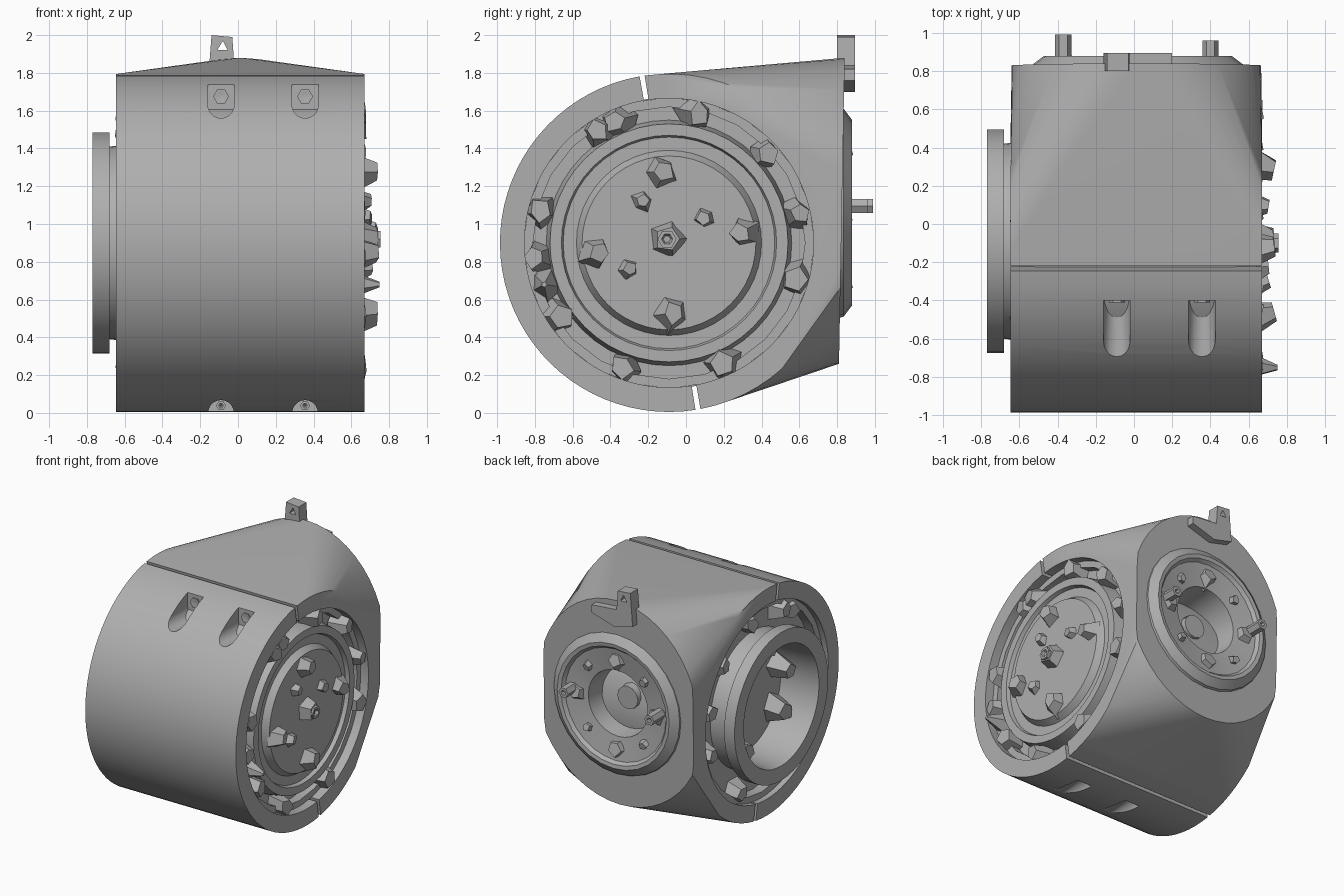
import bpy, bmesh, math, random
from math import sin, cos, pi, radians
from mathutils import Matrix, Vector

random.seed(4)
if "Cube" in bpy.data.objects:
    bpy.data.objects.remove(bpy.data.objects["Cube"])

grey = bpy.data.materials.new("machined grey")
grey.use_nodes = True
grey.diffuse_color = (0.43, 0.43, 0.43, 1)
grey.node_tree.nodes["Principled BSDF"].inputs["Base Color"].default_value = (0.43, 0.43, 0.43, 1)

XL, XR = -0.645, 0.67          # housing side planes
CY, CZ, R, BORE = -0.09, 0.9, 0.895, 0.765
BACK_Z, BACK_R = 1.07, 0.81    # rear mounting face
CAP = Vector((0.02, 0, 1.06))


def finish(bm, name, angle=30):
    bmesh.ops.remove_doubles(bm, verts=bm.verts, dist=0.0005)
    bmesh.ops.recalc_face_normals(bm, faces=bm.faces)
    mesh = bpy.data.meshes.new(name)
    bm.to_mesh(mesh)
    bm.free()
    mesh.materials.append(grey)
    ob = bpy.data.objects.new(name, mesh)
    bpy.context.collection.objects.link(ob)
    smooth(ob, angle)
    return ob


def smooth(ob, angle=30):
    bpy.ops.object.select_all(action='DESELECT')
    ob.select_set(True)
    bpy.context.view_layer.objects.active = ob
    bpy.ops.object.shade_smooth_by_angle(angle=radians(angle))


def lathe(name, profile, centre, axis, sides=40, closed=False):
    """Turn (along, radius) points about the x or y axis."""
    bm = bmesh.new()
    rings = []
    for a, r in profile:
        ring = []
        for i in range(sides):
            t = 2 * pi * i / sides
            p = (a, r * cos(t), r * sin(t)) if axis == 'x' else (r * cos(t), a, r * sin(t))
            ring.append(bm.verts.new(Vector(p) + Vector(centre)))
        rings.append(ring)
    pairs = list(zip(rings, rings[1:])) + ([(rings[-1], rings[0])] if closed else [])
    for lo, hi in pairs:
        for i in range(sides):
            j = (i + 1) % sides
            bm.faces.new((lo[i], lo[j], hi[j], hi[i]))
    return finish(bm, name)


def prism(name, outline, lo, hi, axis='x'):
    """Extrude a (y, z) outline along x, or an (x, z) outline along y."""
    bm = bmesh.new()
    put = (lambda p, d: (d, p[0], p[1])) if axis == 'x' else (lambda p, d: (p[0], d, p[1]))
    a = [bm.verts.new(put(p, lo)) for p in outline]
    b = [bm.verts.new(put(p, hi)) for p in outline]
    bm.faces.new(a)
    bm.faces.new(b[::-1])
    for i in range(len(a)):
        j = (i + 1) % len(a)
        bm.faces.new((a[i], a[j], b[j], b[i]))
    return finish(bm, name)


def cut(ob, cutter):
    mod = ob.modifiers.new("cut", 'BOOLEAN')
    mod.operation, mod.solver, mod.object = 'DIFFERENCE', 'EXACT', cutter
    bpy.ops.object.select_all(action='DESELECT')
    ob.select_set(True)
    bpy.context.view_layer.objects.active = ob
    bpy.ops.object.modifier_apply(modifier=mod.name)
    bpy.data.objects.remove(cutter)
    smooth(ob)


def arc(cy, cz, r, a0, a1, n):
    ts = [radians(a0 + (a1 - a0) * i / n) for i in range(n + 1)]
    return [(cy + r * cos(t), cz + r * sin(t)) for t in ts]


def rough_bolt(name, pos, size, height, axis, taper=0.6):
    """Chunky faceted bolt with a small tilt."""
    bm = bmesh.new()
    bmesh.ops.create_cone(bm, cap_ends=True, segments=5, radius1=size,
                          radius2=size * taper, depth=height)
    for v in bm.verts:
        v.co.xy *= random.uniform(0.75, 1.2)
    turn = {'x': Matrix.Rotation(pi / 2, 4, 'Y'), '-x': Matrix.Rotation(-pi / 2, 4, 'Y'),
            'y': Matrix.Rotation(-pi / 2, 4, 'X')}[axis]
    spin = Matrix.Rotation(random.uniform(0, 6), 4, 'Z')
    tilt = Matrix.Rotation(random.uniform(-0.3, 0.3), 4, 'X')
    bmesh.ops.transform(bm, matrix=Matrix.Translation(pos) @ turn @ tilt @ spin, verts=bm.verts)
    return finish(bm, name, 15)


# Front half of the clamp housing
front = prism("front_clamp", arc(CY, CZ, R, 100, 279, 40) + arc(CY, CZ, BORE, 279, 100, 40), XL, XR)

# Bolt pockets in the front half, with sunken hex bolts on their floors
for x in (-0.09, 0.355):
    upper = arc(x, 1.63, 0.07, 180, 360, 10) + [(x + 0.07, 2), (x - 0.07, 2)]
    lower = arc(x, 0, 0.068, 0, 180, 10) + [(x - 0.068, -0.2), (x + 0.068, -0.2)]
    cut(front, prism("pocket_cutter", upper, -1.3, -0.4, 'y'))
    cut(front, prism("pocket_cutter", lower, -1.3, -0.13, 'y'))
    for z, y, r in ((1.675, -0.4, 0.042), (0.038, -0.13, 0.026)):
        lathe("clamp_bolt", [(0.02, 0), (0.02, r), (-0.01, r), (-0.01, r / 2), (0, 0)],
              (x, y, z), 'y', 6)

# Rear half: hull from the split edges to the rounded mounting face
bm = bmesh.new()
for x in (XL, XR):
    for y, z in arc(CY, CZ, R, 98.3, 66, 6) + arc(CY, CZ, R, 280.7, 312, 6):
        bm.verts.new((x, y, z))
for i in range(48):
    t = 2 * pi * i / 48
    half_width = 0.7 if sin(t) > 0 else 0.74
    x = min(max(0.012 + half_width * cos(t), XL + 0.005), XR - 0.005)
    bm.verts.new((x, 0.825 + 0.015 * sin(t), BACK_Z + BACK_R * sin(t)))
bmesh.ops.convex_hull(bm, input=bm.verts)
loose = [v for v in bm.verts if not v.link_faces]
bmesh.ops.delete(bm, geom=loose, context='VERTS')
rear = finish(bm, "rear_housing", 35)
cut(rear, lathe("bore_cutter", [(-1, 0), (-1, BORE), (1, BORE), (1, 0)], (0, CY, CZ), 'x', 80))
cut(rear, lathe("port_cutter", [(0.3, 0), (0.3, 0.44), (1, 0.44), (1, 0)], CAP, 'y'))

# Rotor: flanged hollow end on one side, stepped disc on the other
lathe("rotor", [(-0.45, 0), (-0.45, 0.45), (-0.7, 0.46), (-0.77, 0.47), (-0.77, 0.585),
                (-0.68, 0.585), (-0.68, 0.51), (-0.52, 0.53), (-0.52, 0.772), (0.53, 0.772),
                (0.53, 0.65), (0.64, 0.63), (0.64, 0.57), (0.61, 0.56), (0.61, 0.49),
                (0.66, 0.46), (0.66, 0)], (0, CY, CZ), 'x', 48)
for side, lo, hi in (("left", 0.53, 0.6), ("right", -0.6, -0.52)):
    lathe(side + "_seal", [(lo, 0.72), (hi, 0.72), (hi, 0.77), (lo, 0.77)],
          (0, CY, CZ), 'x', 24, True)

# Bolts on the disc
for y, z, s in ((-0.13, 1.28, 0.1), (0.3, 0.95, 0.09), (-0.07, 0.53, 0.1), (-0.47, 0.85, 0.09),
                (-0.1, 0.92, 0.12), (-0.23, 1.12, 0.06), (0.1, 1.03, 0.06), (-0.3, 0.76, 0.06)):
    rough_bolt("disc_bolt", (0.68, y, z), s, 0.11 if s > 0.08 else 0.05, 'x')
lathe("centre_bolt", [(0.65, 0.05), (0.755, 0.05), (0.755, 0.03), (0.7, 0)], (0, -0.1, 0.92), 'x', 6)

# Bolts around both side recesses, and inside the hollow end
hub = Vector((0, CY, CZ))
for i, degrees in enumerate((13, 43, 78, 113, 122, 166, 186, 214, 250, 294, 344)):
    d = Vector((0, cos(radians(degrees)), sin(radians(degrees))))
    rough_bolt("left_recess_bolt", hub + d * 0.7 + Vector((0.6, 0, 0)), 0.1, 0.14, 'x')
    rough_bolt("right_recess_bolt", hub + d * 0.68 + Vector((-0.57, 0, 0)), 0.1, 0.13, '-x')
    if i % 2:
        rough_bolt("inner_bolt", hub + d * 0.38 + Vector((-0.52, 0, 0)), 0.11, 0.16, '-x')
rough_bolt("recess_spike", (0.65, -0.75, 0.68), 0.09, 0.2, 'x', 0.15)

# Rear cap: sloped rim, shallow dished face and open port with a shaft
lathe("rear_cap", [(0.8, 0.56), (0.835, 0.55), (0.88, 0.49), (0.875, 0.46), (0.85, 0.44),
                   (0.82, 0.26), (0.5, 0.23), (0.5, 0.43), (0.8, 0.43)], CAP, 'y', 28, True)
lathe("port_shaft", [(0.45, 0.3), (0.55, 0.2), (0.55, 0.1), (0.7, 0.09), (0.7, 0)], CAP, 'y', 12)
for dx, tip in ((-0.39, 0.99), (0.38, 0.96)):
    lathe("cap_stud", [(0.75, 0.042), (tip, 0.042), (tip, 0.02), (tip - 0.04, 0)],
          CAP + Vector((dx, 0, 0.035)), 'y', 6)
for i in range(8):
    t = pi / 4 * i
    rough_bolt("cap_bolt", CAP + Vector((0.35 * cos(t), 0.82, 0.35 * sin(t))),
               0.09 if i % 2 == 0 else 0.05, 0.1, 'y')

# Lifting lug with a pierced tab
lug = prism("lifting_lug", [(-0.16, 1.74), (0, 1.7), (0.2, 1.76), (0.2, 1.82), (-0.02, 1.84),
                            (-0.03, 1.99), (-0.14, 2.0)], 0.8, 0.895, 'y')
cut(lug, prism("lug_cutter", [(-0.11, 1.92), (-0.055, 1.92), (-0.08, 1.97)], 0.6, 1.1, 'y'))
